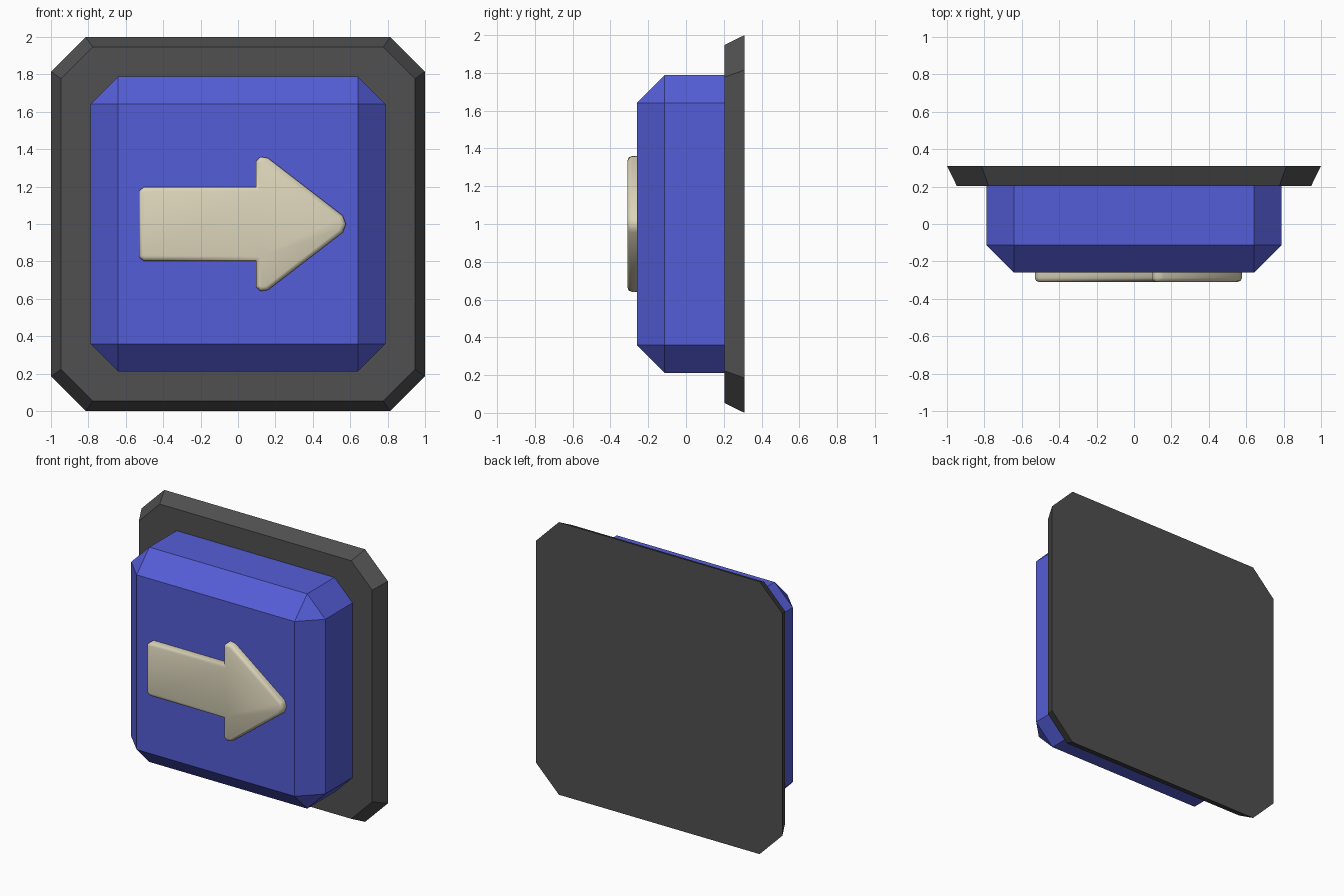
import bpy, bmesh

if "Cube" in bpy.data.objects:
    bpy.data.objects.remove(bpy.data.objects["Cube"])

def material(name, rgb):
    m = bpy.data.materials.new(name)
    m.diffuse_color = (*rgb, 1)
    m.use_nodes = True
    m.node_tree.nodes["Principled BSDF"].inputs["Base Color"].default_value = m.diffuse_color
    return m

def prism(name, front, back, y_front, y_back, mat):
    """Join two outlines of (x, z) points into a closed solid."""
    bm = bmesh.new()
    a = [bm.verts.new((x, y_front, z)) for x, z in front]
    b = [bm.verts.new((x, y_back, z)) for x, z in back]
    bm.faces.new(a)
    bm.faces.new(b[::-1])
    n = len(a)
    for i in range(n):
        j = (i + 1) % n
        bm.faces.new((a[i], b[i], b[j], a[j]))
    return finish(name, bm, mat)

def finish(name, bm, mat):
    bmesh.ops.recalc_face_normals(bm, faces=bm.faces)
    me = bpy.data.meshes.new(name)
    bm.to_mesh(me)
    bm.free()
    ob = bpy.data.objects.new(name, me)
    bpy.context.collection.objects.link(ob)
    me.materials.append(mat)
    return ob

def octagon(half, cut_x, cut_z):
    """Square with clipped corners, centred on z = 1."""
    p, q = half - cut_x, half - cut_z
    return [(p, 1 + half), (half, 1 + q), (half, 1 - q), (p, 1 - half),
            (-p, 1 - half), (-half, 1 - q), (-half, 1 + q), (-p, 1 + half)]

dark = material("dark_grey", (0.08, 0.08, 0.08))
blue = material("blue", (0.09, 0.11, 0.68))
cream = material("cream", (0.71, 0.66, 0.49))

# Back plate with sloping rim
prism("back_plate", octagon(0.947, 0.17, 0.17), octagon(1.0, 0.185, 0.185),
      0.203, 0.31, dark)

# Button body: box chamfered everywhere but at the plate
bm = bmesh.new()
bmesh.ops.create_cube(bm, size=1)
for v in bm.verts:
    v.co = (v.co.x * 1.576, -0.26 if v.co.y < 0 else 0.205, 1 + v.co.z * 1.576)
edges = [e for e in bm.edges if any(v.co.y < 0 for v in e.verts)]
bmesh.ops.bevel(bm, geom=edges, offset=0.147, offset_type='OFFSET',
                segments=1, profile=0.5, affect='EDGES')
finish("button_body", bm, blue)

# Raised arrow: upper half outline mirrored about z = 1
upper = [(-0.53, 0.175), (-0.505, 0.197), (0.095, 0.197), (0.095, 0.335),
         (0.12, 0.359), (0.16, 0.353), (0.56, 0.045), (0.577, 0.0)]
outline = [(x, 1 + z) for x, z in upper] + [(x, 1 - z) for x, z in upper[-2::-1]]
arrow = prism("arrow", outline, outline, -0.31, -0.25, cream)
bm = bmesh.new()
bm.from_mesh(arrow.data)
rim = [e for e in bm.edges if all(v.co.y < -0.3 for v in e.verts)]
bmesh.ops.bevel(bm, geom=rim, offset=0.022, offset_type='OFFSET',
                segments=2, profile=0.5, affect='EDGES')
for f in bm.faces:
    f.smooth = True
# keep the hidden back edge crisp
for e in bm.edges:
    if all(v.co.y > -0.251 for v in e.verts):
        e.smooth = False
bm.to_mesh(arrow.data)
bm.free()
